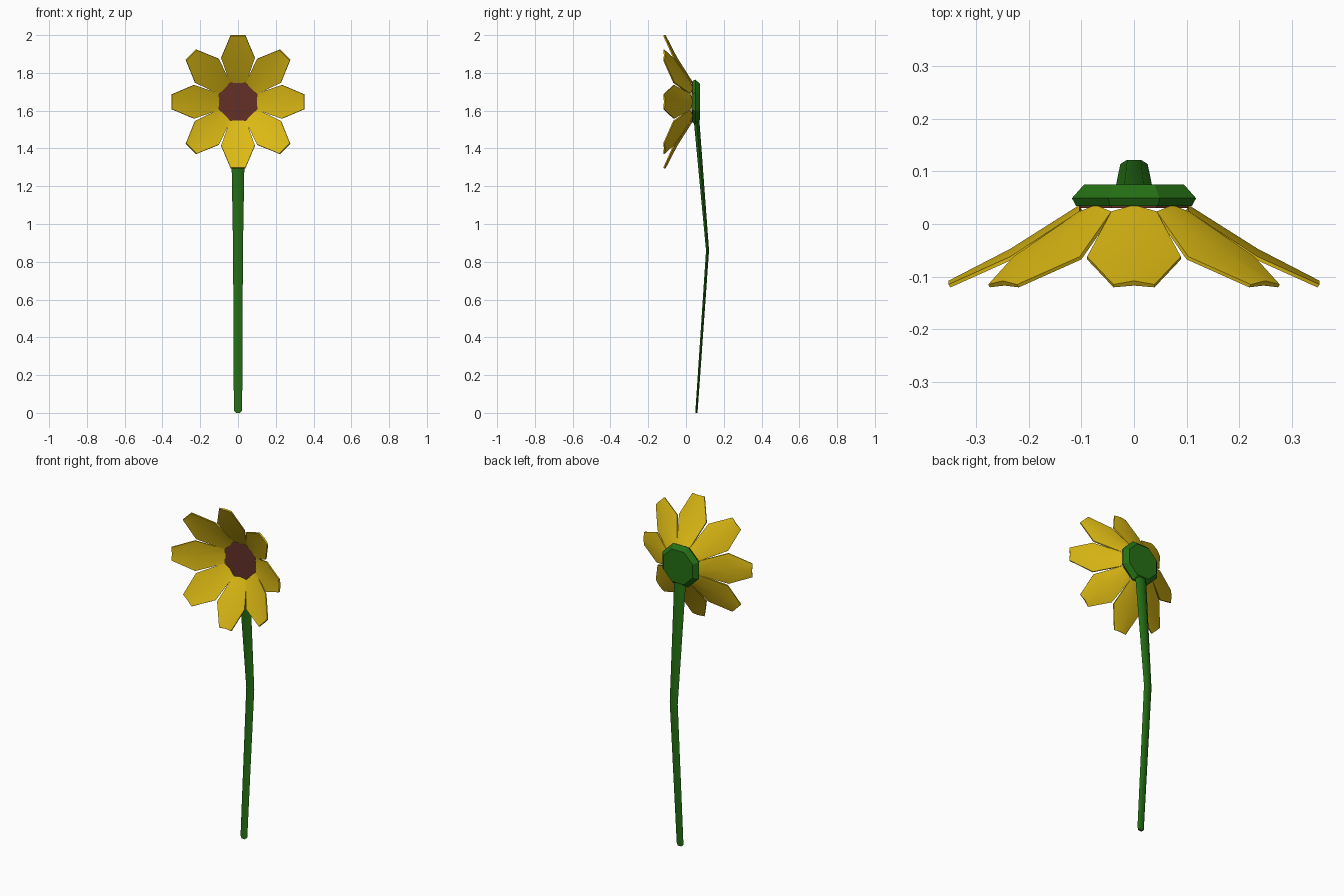
import bpy, bmesh, math
from mathutils import Matrix

if "Cube" in bpy.data.objects:
    bpy.data.objects.remove(bpy.data.objects["Cube"])

ZC = 1.647                      # height of the flower centre
K = 1 / math.cos(math.pi / 8)   # octagon apothem -> corner radius


def material(name, rgb):
    m = bpy.data.materials.new(name)
    m.diffuse_color = (*rgb, 1)
    m.use_nodes = True
    m.node_tree.nodes["Principled BSDF"].inputs["Base Color"].default_value = m.diffuse_color
    return m


yellow = material("petal yellow", (0.72, 0.49, 0.007))
green = material("stem green", (0.018, 0.16, 0.007))
brown = material("seed brown", (0.125, 0.03, 0.02))


def make(name, bm, mat, smooth=None):
    bmesh.ops.recalc_face_normals(bm, faces=bm.faces)
    me = bpy.data.meshes.new(name)
    bm.to_mesh(me)
    bm.free()
    me.materials.append(mat)
    ob = bpy.data.objects.new(name, me)
    bpy.context.collection.objects.link(ob)
    if smooth:
        bpy.ops.object.select_all(action='DESELECT')
        ob.select_set(True)
        bpy.context.view_layer.objects.active = ob
        bpy.ops.object.shade_smooth_by_angle(angle=math.radians(smooth))
    return ob


def loft(rings):
    """Closed tube through rings of points, capped at both ends."""
    bm = bmesh.new()
    vs = [[bm.verts.new(p) for p in r] for r in rings]
    n = len(vs[0])
    for a, b in zip(vs, vs[1:]):
        for i in range(n):
            j = (i + 1) % n
            bm.faces.new((a[i], a[j], b[j], b[i]))
    bm.faces.new(vs[0])
    bm.faces.new(vs[-1])
    return bm


def octagon(apothem, y):
    return [(apothem * K * math.cos((i + .5) * math.pi / 4), y,
             ZC + apothem * K * math.sin((i + .5) * math.pi / 4)) for i in range(8)]


# green cup behind the flower and the brown seed disc on its front
make("flower_cup", loft([octagon(.110, .034), octagon(.118, .049), octagon(.095, .075)]), green, 30)
make("seed_disc", loft([octagon(.103, .030), octagon(.103, .036)]), brown)

# stem: flattened six-sided tube, bowed backwards: (z, y, half width, half depth)
SHAPE = [(-1, 0), (-.5, -1), (.5, -1), (1, 0), (.5, 1), (-.5, 1)]
STEM = [(0, .055, .022, .006), (.86, .114, .026, .008), (1.56, .055, .038, .015)]
rings = [[(w * sx, y + d * sy, z + (.012 if z == 0 and sy == 0 else 0)) for sx, sy in SHAPE]
         for z, y, w, d in STEM]
make("stem", loft(rings), green, 50)

# petals: rows of (radius, half width, edge y, middle y), folded into a shallow trough
ROWS = [(.104, .043, .024, .036), (.235, .089, -.062, -.047), (.353, .039, -.115, -.108)]
T = .009
for k in range(8):
    section = []
    for r, w, ye, ym in ROWS:
        section.append([(-w, ye, r), (0, ym, r), (w, ye, r),
                        (w, ye - T * .6, r - T * .5), (0, ym - T, r - T * .5),
                        (-w, ye - T * .6, r - T * .5)])
    bm = loft(section)
    bm.transform(Matrix.Translation((0, 0, ZC)) @ Matrix.Rotation(k * math.pi / 4, 4, 'Y'))
    make(f"petal_{k + 1}", bm, yellow, 50)
